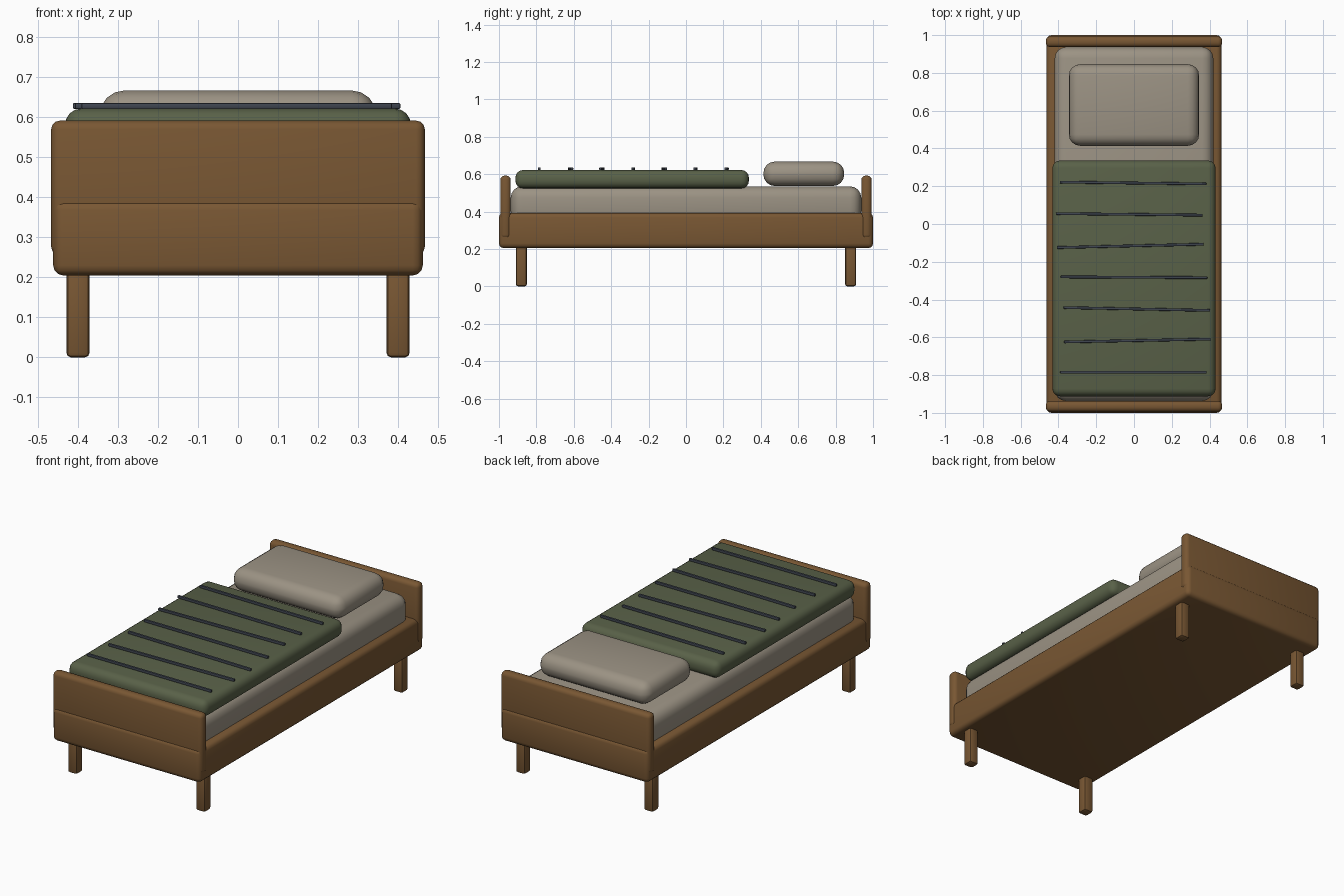
import bpy
from math import radians

cube = bpy.data.objects.get("Cube")
if cube:
    bpy.data.objects.remove(cube, do_unlink=True)


def material(name, rgb):
    m = bpy.data.materials.new(name)
    m.use_nodes = True
    m.diffuse_color = (*rgb, 1)
    m.node_tree.nodes["Principled BSDF"].inputs["Base Color"].default_value = (*rgb, 1)
    return m


wood = material("brown wood", (0.19, 0.095, 0.033))
linen = material("beige linen", (0.33, 0.29, 0.23))
wool = material("green wool", (0.10, 0.12, 0.065))
thread = material("slate stripe", (0.05, 0.06, 0.08))


def rounded_box(name, low, high, bevel, segments, mat, turn=0):
    """Bevelled box between two corners, turned about z."""
    centre = [(a + b) / 2 for a, b in zip(low, high)]
    bpy.ops.mesh.primitive_cube_add(size=1, location=centre)
    ob = bpy.context.object
    ob.name = name
    ob.scale = [b - a for a, b in zip(low, high)]
    bpy.ops.object.transform_apply(location=False, rotation=False, scale=True)
    ob.rotation_euler.z = radians(turn)
    mod = ob.modifiers.new("Rounding", "BEVEL")
    mod.width = bevel
    mod.segments = segments
    bpy.ops.object.modifier_apply(modifier=mod.name)
    ob.data.materials.append(mat)
    bpy.ops.object.shade_smooth_by_angle(angle=radians(35))
    return ob


# Wooden frame with a board at each end
rounded_box("bed_frame", (-0.462, -1, 0.205), (0.462, 1, 0.393), 0.025, 3, wood)
for name, y in (("footboard", -0.965), ("headboard", 0.965)):
    rounded_box(name, (-0.467, y - 0.028, 0.255), (0.467, y + 0.028, 0.592), 0.022, 3, wood)

# Four legs
for end, y in (("front", -0.88), ("back", 0.88)):
    for side, x in (("left", 0.4), ("right", -0.4)):
        rounded_box(f"{end}_{side}_leg", (x - 0.029, y - 0.029, 0),
                    (x + 0.029, y + 0.029, 0.23), 0.012, 2, wood)

# Bedding
rounded_box("mattress", (-0.42, -0.937, 0.34), (0.42, 0.937, 0.535), 0.06, 4, linen)
rounded_box("blanket", (-0.432, -0.912, 0.524), (0.432, 0.336, 0.622), 0.04, 4, wool)
rounded_box("pillow", (-0.345, 0.414, 0.537), (0.345, 0.846, 0.667), 0.06, 4, linen)

# Raised stripes: x centre, y centre, small turn in degrees
stripes = [(-0.005, 0.217, -0.7), (-0.025, 0.051, -0.6), (-0.02, -0.116, 1.3),
           (0, -0.282, -0.3), (0.015, -0.45, -1.1), (0.018, -0.617, 1.1), (-0.003, -0.785, 0)]
for i, (x, y, turn) in enumerate(stripes):
    rounded_box(f"blanket_stripe_{i + 1}", (x - 0.388, y - 0.007, 0.621),
                (x + 0.388, y + 0.007, 0.636), 0.004, 2, thread, turn)
